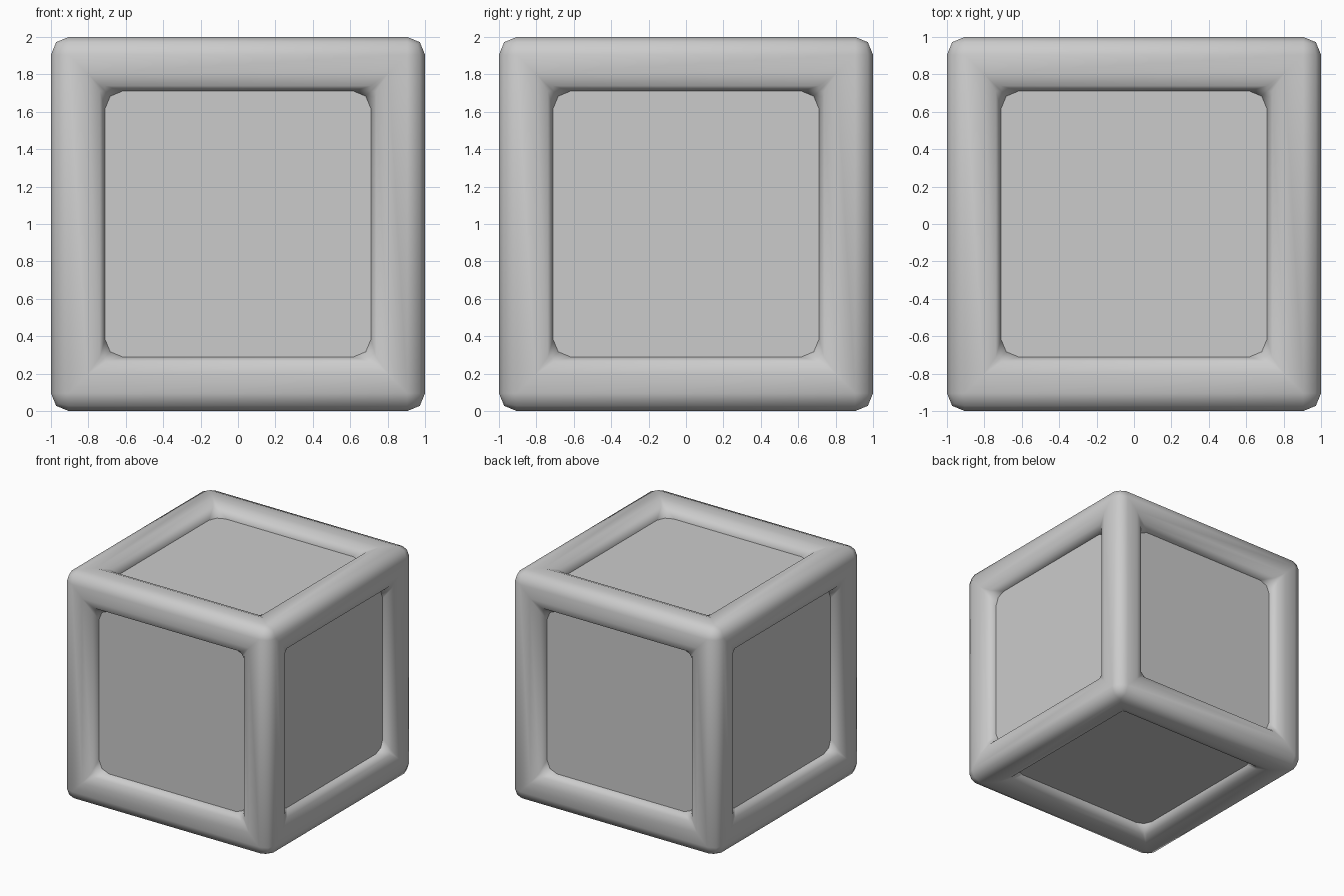
import bpy, bmesh
from mathutils import Matrix

if "Cube" in bpy.data.objects:
    bpy.data.objects.remove(bpy.data.objects["Cube"])

BAR = 0.289      # width of the frame bars
ROUND = 0.095    # edge rounding
PANEL = 0.90     # distance of the panels from the centre


def make_object(name, bm):
    bmesh.ops.translate(bm, verts=bm.verts, vec=(0, 0, 1))
    mesh = bpy.data.meshes.new(name)
    bm.to_mesh(mesh)
    bm.free()
    obj = bpy.data.objects.new(name, mesh)
    bpy.context.collection.objects.link(obj)
    return obj


# Open cube frame: inset every side, push the middles in until they meet, remove them
bm = bmesh.new()
bmesh.ops.create_cube(bm, size=2)
middles = list(bm.faces)
bmesh.ops.inset_individual(bm, faces=middles, thickness=BAR, use_even_offset=True)
pushed = bmesh.ops.extrude_discrete_faces(bm, faces=middles)["faces"]
for face in pushed:
    face.normal_update()
    bmesh.ops.translate(bm, verts=face.verts, vec=-face.normal * BAR)
bmesh.ops.delete(bm, geom=pushed, context='FACES')
bmesh.ops.remove_doubles(bm, verts=bm.verts, dist=0.001)
bmesh.ops.recalc_face_normals(bm, faces=bm.faces)
for face in bm.faces:
    face.smooth = True
frame = make_object("frame", bm)

# Soft rounded edges on the bars
bevel = frame.modifiers.new("rounded_edges", 'BEVEL')
bevel.width = ROUND
bevel.segments = 2
bevel.limit_method = 'ANGLE'
bevel.use_clamp_overlap = False

# Flat recessed panels on all six sides
bm = bmesh.new()
bmesh.ops.create_cube(bm, size=2 * PANEL)
make_object("panels", bm)
